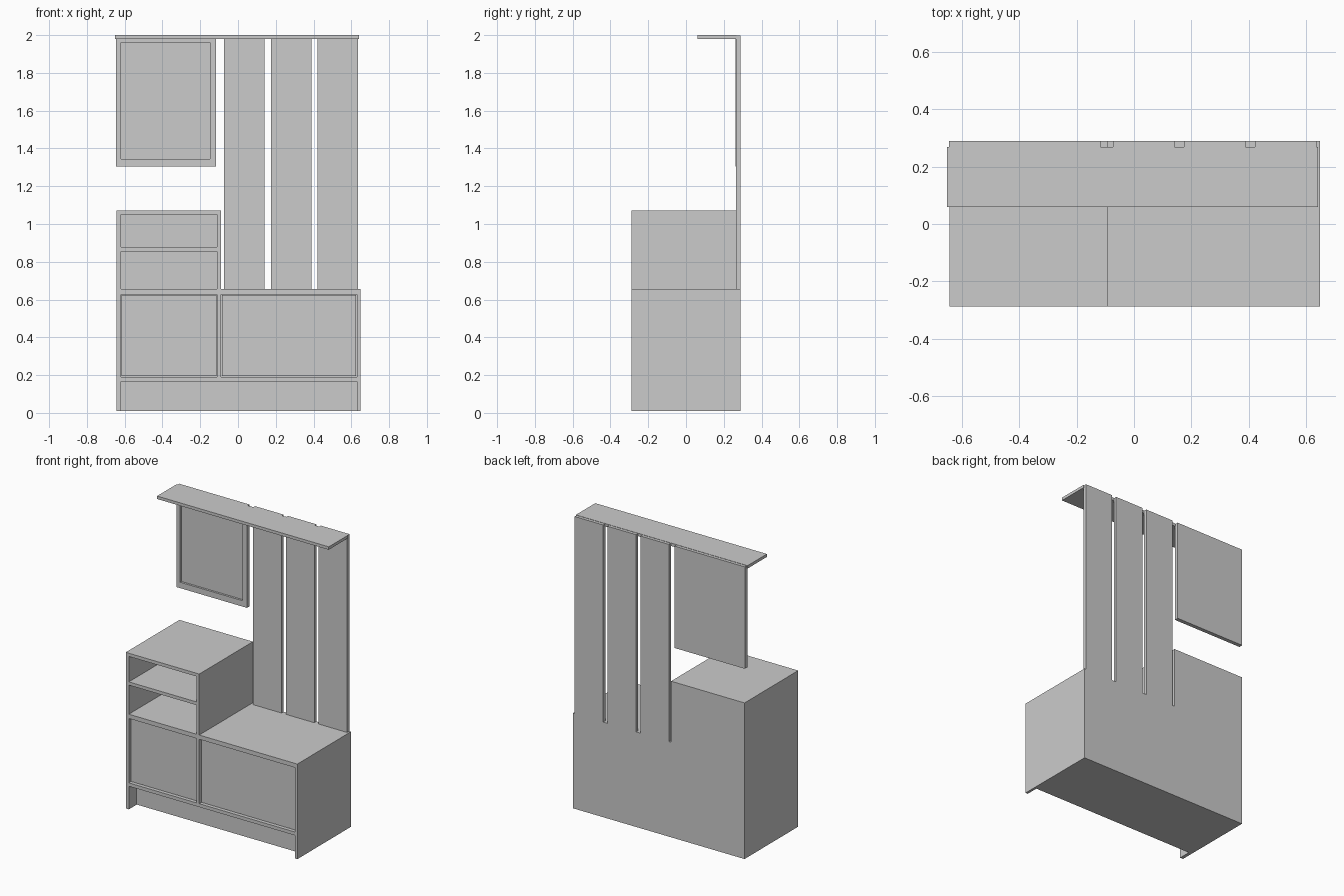
import bpy, bmesh

if "Cube" in bpy.data.objects:
    bpy.data.objects.remove(bpy.data.objects["Cube"])


def finish(name, bm):
    bmesh.ops.recalc_face_normals(bm, faces=bm.faces)
    mesh = bpy.data.meshes.new(name)
    bm.to_mesh(mesh)
    bm.free()
    ob = bpy.data.objects.new(name, mesh)
    bpy.context.collection.objects.link(ob)
    return ob


def prism(name, outline, y0, y1):
    """Extrude a front-view (x, z) outline from y0 back to y1."""
    bm = bmesh.new()
    face = bm.faces.new([bm.verts.new((x, y0, z)) for x, z in outline])
    ext = bmesh.ops.extrude_face_region(bm, geom=[face])
    verts = [g for g in ext["geom"] if isinstance(g, bmesh.types.BMVert)]
    bmesh.ops.translate(bm, verts=verts, vec=(0, y1 - y0, 0))
    return finish(name, bm)


def box(name, x0, x1, y0, y1, z0, z1):
    return prism(name, [(x0, z0), (x1, z0), (x1, z1), (x0, z1)], y0, y1)


def carve(ob, *bounds):
    """Cut a box-shaped recess out of an object."""
    cutter = box("recess_cutter", *bounds)
    cutter.hide_render = True
    mod = ob.modifiers.new("recess", 'BOOLEAN')
    mod.operation = 'DIFFERENCE'
    mod.solver = 'EXACT'
    mod.object = cutter
    bpy.context.view_layer.objects.active = ob
    bpy.ops.object.modifier_apply(modifier=mod.name)
    bpy.data.objects.remove(cutter, do_unlink=True)


FRONT, BACK = -0.288, 0.289
LEFT, RIGHT = -0.643, 0.648
BENCH, FLOOR = 0.657, 0.01

# L-shaped carcass: low bench on the right, taller shelf tower on the left
carcass = prism("cabinet_carcass", [
    (LEFT, FLOOR), (RIGHT, FLOOR), (RIGHT, BENCH),
    (-0.09, BENCH), (-0.09, 1.072), (LEFT, 1.072)], FRONT, BACK)

# Toe-kick recess under the doors
carve(carcass, -0.62, 0.63, FRONT - 0.1, FRONT + 0.085, FLOOR - 0.1, 0.167)

# Two open shelves in the tower
for z0, z1 in ((0.657, 0.855), (0.877, 1.05)):
    carve(carcass, -0.62, -0.112, FRONT - 0.1, BACK - 0.02, z0, z1)

# Inset doors with a thin gap around them
gap = 0.004
for name, x0, x1 in (("left_door", -0.62, -0.11), ("right_door", -0.09, 0.63)):
    carve(carcass, x0, x1, FRONT - 0.1, FRONT + 0.035, 0.19, 0.628)
    box(name, x0 + gap, x1 - gap, FRONT + 0.018, FRONT + 0.035,
        0.19 + gap, 0.628 - gap)

# Tall back planks standing on the bench
for i in range(3):
    x0 = -0.074 + i * 0.2475
    box(f"back_plank_{i + 1}", x0, x0 + 0.215, 0.266, BACK, BENCH, 1.998)

# Framed mirror with a recessed face
mirror = box("mirror_frame", -0.645, -0.116, 0.262, BACK, 1.305, 1.998)
carve(mirror, -0.62, -0.148, 0.2, 0.276, 1.345, 1.962)

# Hat shelf along the top
box("top_shelf", -0.651, 0.641, 0.06, 0.268, 1.98, 2.0)
